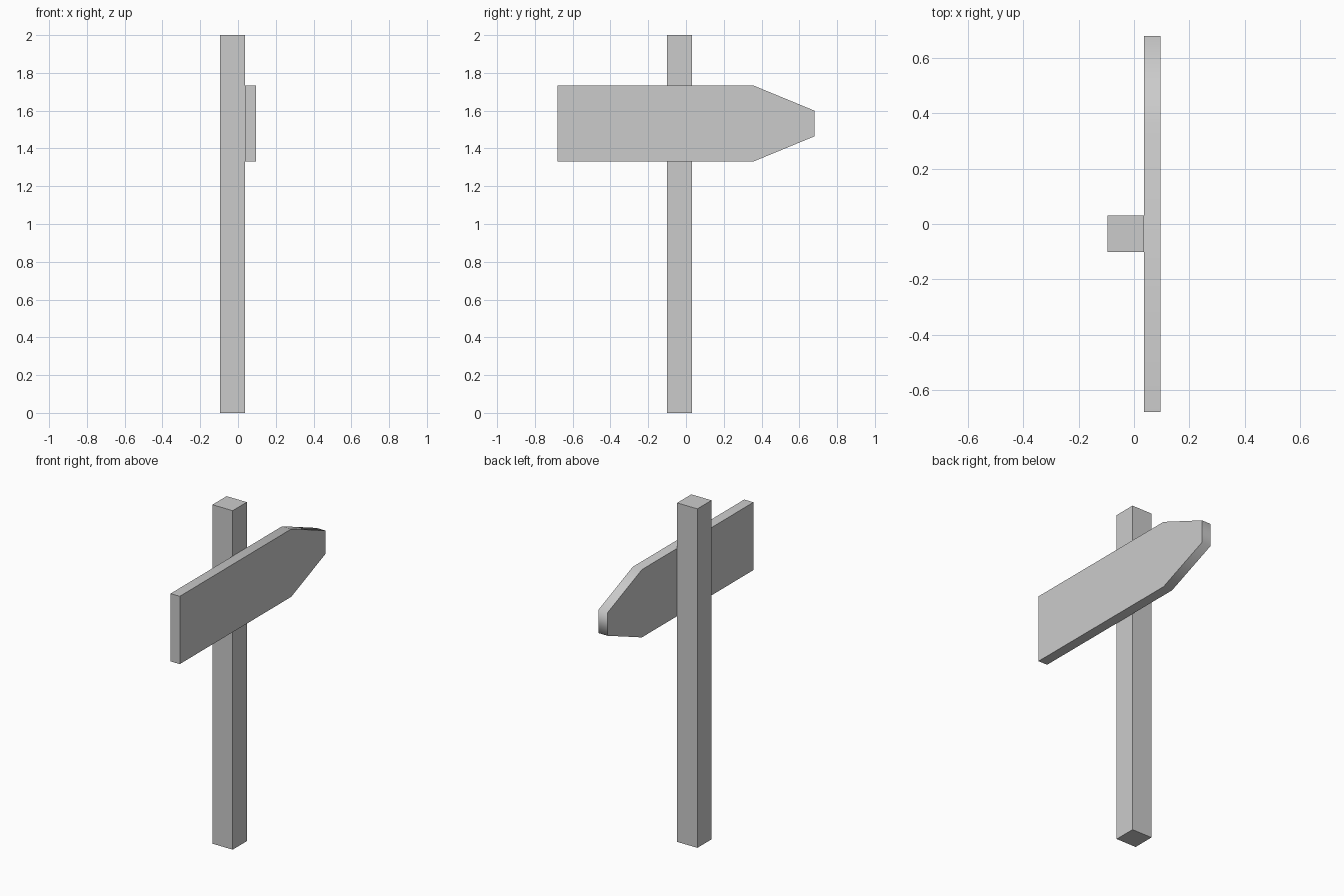
import bpy
import math

if "Cube" in bpy.data.objects:
    bpy.data.objects.remove(bpy.data.objects["Cube"])


def extrude_profile(name, points, depth):
    """Prism: closed profile of 3D points, extruded along the depth vector."""
    n = len(points)
    far = [tuple(a + b for a, b in zip(p, depth)) for p in points]
    faces = [tuple(reversed(range(n))), tuple(range(n, 2 * n))]
    faces += [(i, (i + 1) % n, n + (i + 1) % n, n + i) for i in range(n)]
    mesh = bpy.data.meshes.new(name)
    mesh.from_pydata(list(points) + far, [], faces)
    mesh.update()
    obj = bpy.data.objects.new(name, mesh)
    bpy.context.collection.objects.link(obj)
    return obj


# Square post
x0, x1, y0, y1 = -0.096, 0.036, -0.101, 0.031
extrude_profile("post", [(x0, y0, 0), (x1, y0, 0), (x1, y1, 0), (x0, y1, 0)], (0, 0, 2))

# Arrow board: upper half of the outline mirrored about its centre line
mid_z = 1.532
half = [(-0.68, 0.2), (0.36, 0.2), (0.68, 0.068)]
outline = [(y, -h) for y, h in half] + [(y, h) for y, h in reversed(half)]
board = extrude_profile("arrow_board", [(x1, y, mid_z + h) for y, h in outline], (0.06, 0, 0))

# Rim shades smoothly around the tip, square edges stay sharp
bpy.ops.object.select_all(action='DESELECT')
board.select_set(True)
bpy.context.view_layer.objects.active = board
bpy.ops.object.shade_smooth_by_angle(angle=math.radians(75))
